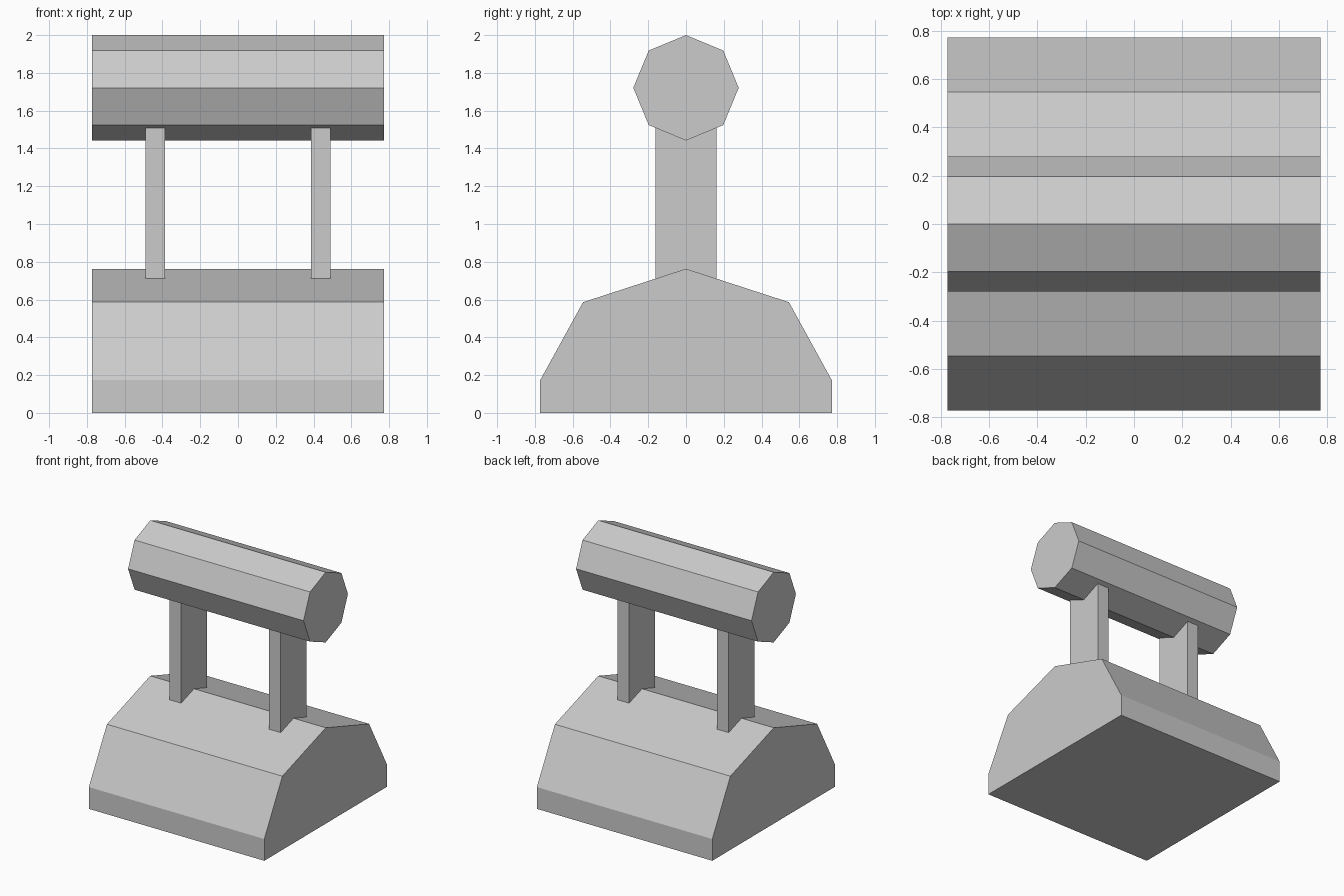
import bpy, bmesh, math

if "Cube" in bpy.data.objects:
    bpy.data.objects.remove(bpy.data.objects["Cube"])

HALF_LENGTH = 0.772


def extrude_profile(name, profile, x0, x1):
    """Solid made by sweeping a closed (y, z) outline along x."""
    bm = bmesh.new()
    face = bm.faces.new([bm.verts.new((x0, y, z)) for y, z in profile])
    swept = bmesh.ops.extrude_face_region(bm, geom=[face])["geom"]
    verts = [v for v in swept if isinstance(v, bmesh.types.BMVert)]
    bmesh.ops.translate(bm, verts=verts, vec=(x1 - x0, 0, 0))
    bmesh.ops.recalc_face_normals(bm, faces=bm.faces)
    mesh = bpy.data.meshes.new(name)
    bm.to_mesh(mesh)
    bm.free()
    obj = bpy.data.objects.new(name, mesh)
    bpy.context.collection.objects.link(obj)
    return obj


# Base: faceted hump, outline mirrored about the ridge
half = [(0.772, 0), (0.772, 0.173), (0.545, 0.586)]
outline = half + [(0, 0.763)] + [(-y, z) for y, z in reversed(half)]
extrude_profile("base", outline, -HALF_LENGTH, HALF_LENGTH)

# Top bar: eight-sided cylinder with a corner pointing up
radius, height = 0.279, 1.721
octagon = [(radius * math.sin(i * math.pi / 4), height + radius * math.cos(i * math.pi / 4))
           for i in range(8)]
extrude_profile("top_bar", octagon, -HALF_LENGTH, HALF_LENGTH)

# Posts: flat uprights sunk into the base and the bar
post = [(-0.162, 0.66), (0.162, 0.66), (0.162, 1.56), (-0.162, 1.56)]
for side, x in (("left", -0.438), ("right", 0.438)):
    extrude_profile(side + "_post", post, x - 0.051, x + 0.051)
